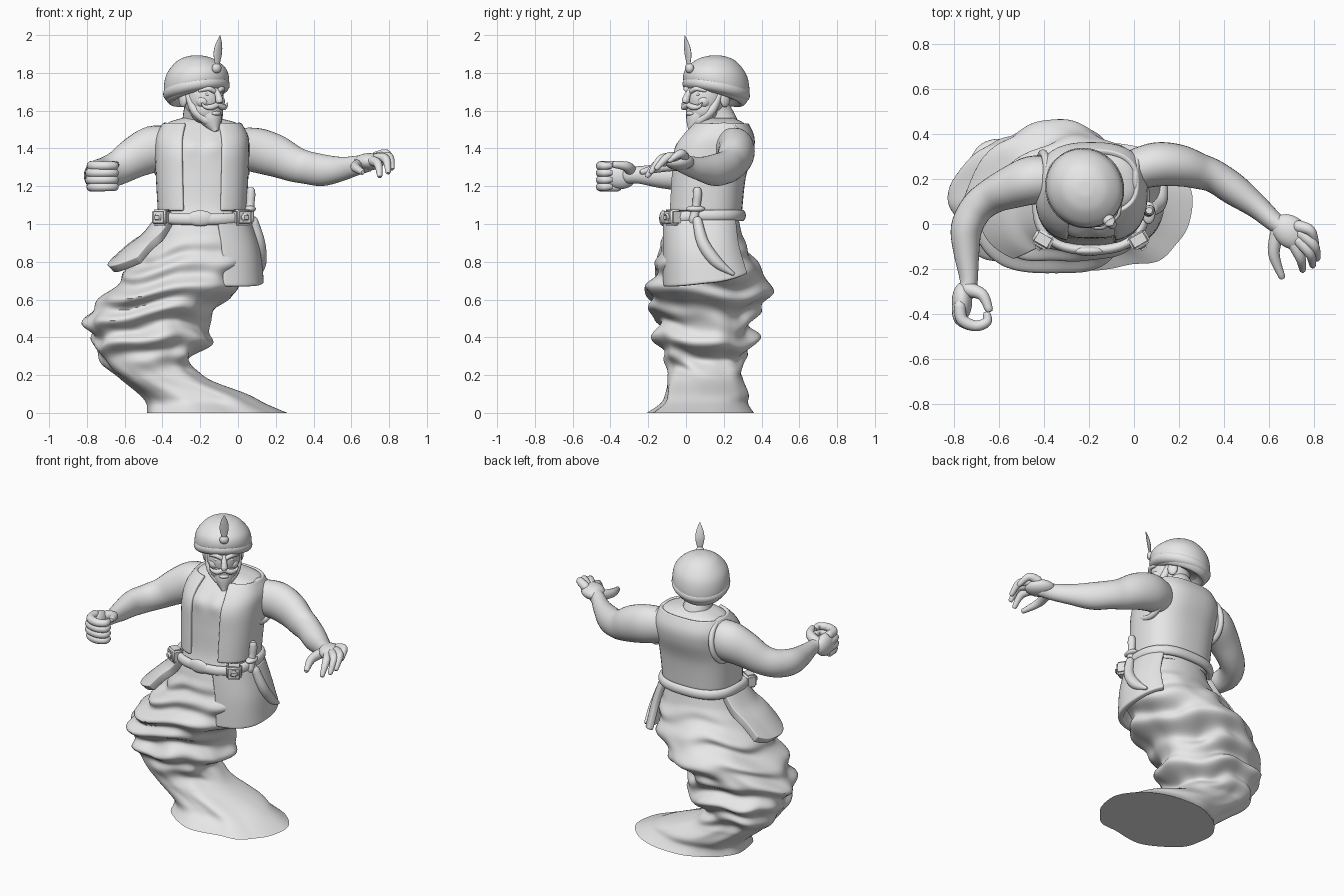
import bpy, bmesh, math
from mathutils import Vector, Matrix, noise

cube = bpy.data.objects.get("Cube")
if cube:
    bpy.data.objects.remove(cube, do_unlink=True)

stone = bpy.data.materials.new("plain grey")
stone.use_nodes = True
GREY = (0.8, 0.8, 0.8, 1)
stone.diffuse_color = GREY
stone.node_tree.nodes["Principled BSDF"].inputs["Base Color"].default_value = GREY

# The head is built facing -y, then turned and moved onto the neck
HEAD = Matrix.Translation((-0.22, 0.16, 0)) @ Matrix.Rotation(math.radians(37), 4, 'Z')
BODY = Matrix.Identity(4)


def finish(name, bm, place=BODY):
    bmesh.ops.recalc_face_normals(bm, faces=bm.faces)
    mesh = bpy.data.meshes.new(name)
    bm.to_mesh(mesh)
    bm.free()
    mesh.transform(place)
    mesh.materials.append(stone)
    ob = bpy.data.objects.new(name, mesh)
    bpy.context.collection.objects.link(ob)
    bpy.ops.object.select_all(action='DESELECT')
    ob.select_set(True)
    bpy.context.view_layer.objects.active = ob
    bpy.ops.object.shade_smooth_by_angle(angle=math.radians(45))
    return ob


def smooth_rows(rows, steps):
    """Catmull-Rom through rows of numbers."""
    out = []
    for i in range(len(rows) - 1):
        a, b = rows[max(i - 1, 0)], rows[i]
        c, d = rows[i + 1], rows[min(i + 2, len(rows) - 1)]
        for s in range(steps):
            t = s / steps
            out.append([q + 0.5 * t * ((r - p) + t * (2*p - 5*q + 4*r - u + t * (3*q - p - 3*r + u)))
                        for p, q, r, u in zip(a, b, c, d)])
    out.append(list(rows[-1]))
    return out


def skin(name, rings, around=True, along=False, place=BODY):
    """Bridge rings of points into a surface."""
    bm = bmesh.new()
    grid = [[bm.verts.new(p) for p in ring] for ring in rings]
    n, m = len(grid), len(grid[0])
    for i in range(n if along else n - 1):
        for j in range(m if around else m - 1):
            a, b = grid[i], grid[(i + 1) % n]
            k = (j + 1) % m
            bm.faces.new((a[j], a[k], b[k], b[j]))
    if around and not along:
        bm.faces.new(grid[0])
        bm.faces.new(grid[-1])
    return finish(name, bm, place)


def section(row, a, k=2.6):
    """Point at angle a on a squarish oval (z, cx, cy, rx, ry)."""
    z, cx, cy, rx, ry = row
    c, s = math.cos(a), math.sin(a)
    return Vector((cx + math.copysign(abs(c) ** (2 / k), c) * rx,
                   cy + math.copysign(abs(s) ** (2 / k), s) * ry, z))


def panel(name, rows, start, end, thick, hem=lambda u: 0):
    """Cloth sheet wrapped part way round the body."""
    angles = [math.radians(start + (end - start) * i / 40) for i in range(41)]
    rings = [[section(r, a) for a in angles] for r in smooth_rows(rows, 6)]
    for i, ring in enumerate(rings):
        for j, p in enumerate(ring):
            p.z += hem(j / 40) * i / len(rings)
    ob = skin(name, rings, around=False)
    mod = ob.modifiers.new("thickness", 'SOLIDIFY')
    mod.thickness, mod.offset = thick, 0
    bev = ob.modifiers.new("soft edge", 'BEVEL')
    bev.width, bev.segments = thick * 0.35, 3


def tube(name, pts, flat=1, ref=(0, 0, 1), closed=False, place=BODY, seg=18):
    """Tapered tube through (x, y, z, radius) points with rounded ends."""
    path = pts if closed else smooth_rows(pts, 5)
    pos, rad = [Vector(p[:3]) for p in path], [p[3] for p in path]
    if not closed:
        for i, j in ((0, 1), (-1, -2)):
            t = (pos[i] - pos[j]).normalized()
            tip, r = pos[i] + t * rad[i] * 0.6, rad[i] * 0.65
            at = 0 if i == 0 else len(pos)
            pos.insert(at, tip)
            rad.insert(at, r)
    n, rings = len(pos), []
    for i in range(n):
        nxt = pos[(i + 1) % n] if closed else pos[min(i + 1, n - 1)]
        prv = pos[i - 1] if closed else pos[max(i - 1, 0)]
        t = (nxt - prv).normalized()
        side = t.cross(Vector(ref)).normalized()
        up = side.cross(t)
        rings.append([pos[i] + rad[i] * (side * math.cos(a) + up * math.sin(a) * flat)
                      for a in (math.tau * j / seg for j in range(seg))])
    return skin(name, rings, along=closed, place=place)


def blob(name, loc, scale, turn=0, place=BODY):
    bm = bmesh.new()
    bmesh.ops.create_uvsphere(bm, u_segments=24, v_segments=16, radius=1)
    bm.transform(Matrix.Translation(loc) @ Matrix.Rotation(math.radians(turn), 4, 'Z')
                 @ Matrix.Diagonal((*scale, 1)))
    return finish(name, bm, place)


def box(name, loc, size, turn):
    bm = bmesh.new()
    bmesh.ops.create_cube(bm, size=1)
    bm.transform(Matrix.Translation(loc) @ Matrix.Rotation(math.radians(turn), 4, 'Z')
                 @ Matrix.Diagonal((*size, 1)))
    bmesh.ops.bevel(bm, geom=bm.edges[:], offset=0.012, segments=3, affect='EDGES')
    return finish(name, bm)


X = (1, 0, 0)
FULL = [math.tau * j / 120 for j in range(120)]

# Swirling lower body with slanting soft folds
tail = [(0, -.11, .08, .37, .28), (.05, -.17, .1, .31, .23), (.1, -.24, .11, .28, .22),
        (.18, -.39, .1, .23, .2), (.27, -.48, .1, .24, .2), (.38, -.455, .11, .31, .26),
        (.5, -.48, .11, .31, .25), (.64, -.36, .12, .335, .33), (.78, -.25, .11, .32, .27),
        (.9, -.2, .09, .27, .22), (1.02, -.19, .09, .23, .19)]
rings = []
for row in smooth_rows(tail, 12):
    z, ring = row[0], []
    fade = max(0, min(1, (z - .18) / .15, (.95 - z) / .2))
    for a in FULL:
        p = section(row, a, 2.15)
        out = Vector((math.cos(a), math.sin(a), 0))
        wave = z / .13 + .1 + .3 * math.sin(2 * a + .6) + .1 * math.sin(5 * a + 9 * z)
        fold = math.cos(math.tau * wave)
        crest = .5 + .5 * noise.noise(Vector((out.x * 1.5, out.y * 1.5, z * 6 + 3)))
        rough = noise.noise(Vector((out.x * 2, out.y * 2, z * 5)))
        ring.append(p + out * (fade * (.04 * crest * fold + .02 * rough) + .02 * rough * (1 - z)))
    rings.append(ring)
skin("swirling_tail", rings)

# Torso with a raised chest, and the open vest over it
trunk = [(1.0, -.19, .09, .225, .19), (1.1, -.19, .1, .215, .175), (1.25, -.19, .115, .225, .18),
         (1.38, -.19, .14, .23, .195), (1.46, -.19, .165, .225, .175), (1.53, -.19, .185, .19, .125),
         (1.56, -.2, .18, .1, .075)]
rings = [[section(r, a) for a in FULL] for r in smooth_rows(trunk, 8)]
for ring in rings:
    for p in ring:
        if p.y < .1:
            p.y -= .016 * math.exp(-((abs(p.x + .19) - .06) / .06) ** 2 - ((p.z - 1.42) / .05) ** 2)
skin("torso", rings)
vest = [(z if i else 1.07, x, y, rx + .008, ry + .01)
        for i, (z, x, y, rx, ry) in enumerate(trunk[1:6])]
panel("vest", vest, -70, 250, .024)
for x, lean in ((-.405, -.02), (.025, .02)):
    tube("armhole_rim", [(x - lean * math.sin(a), .2 + .115 * math.cos(a), 1.395 + .125 * math.sin(a), .017)
                         for a in FULL[::3]], ref=X, closed=True)

# Belt, buckle and side pouches
girdle = (1.045, -.19, .09, .24, .205)
tube("belt", [(*section(girdle, a)[:2], 1.045 - .02 * max(0, -math.sin(a)), .022) for a in FULL],
     flat=1.4, closed=True)
blob("buckle", (-.2, -.12, 1.03), (.072, .022, .042))
for x, turn in ((-.405, -30), (.02, 30)):
    box("belt_pouch", (x, -.07, 1.035), (.09, .07, .085), turn)
    box("pouch_clasp", (x + turn * .0006, -.1, 1.035), (.05, .03, .045), turn)

# Cloth flaps hanging from the belt
panel("left_flap", [(1.02, -.19, .09, .24, .2), (.85, -.18, .1, .28, .21), (.67, -.18, .125, .3, .235)],
      -76, 50, .035, lambda u: .07 * u - .025 * math.sin(math.pi * u))
panel("right_flap", [(1.02, -.19, .09, .23, .2), (.93, -.19, .09, .3, .215), (.86, -.19, .08, .39, .235),
                     (.77, -.19, .07, .485, .255)],
      156, 232, .05, lambda u: .05 * (2 * u - 1) ** 2 - .01)

# Curved dagger
tube("dagger_sheath", [(.08, .06, 1.02, .025), (.112, .09, .9, .032), (.12, .16, .8, .031),
                       (.115, .25, .735, .01)], ref=X)
tube("dagger_grip", [(.06, .04, 1.02, .026), (.065, .055, 1.1, .022), (.068, .06, 1.15, .024),
                     (.068, .06, 1.18, .022)], ref=X)
blob("dagger_guard", (.065, .05, 1.08), (.03, .05, .018))

# Arms
tube("left_arm", [(0, .24, 1.4, .09), (.1, .265, 1.39, .098), (.2, .26, 1.36, .093), (.29, .235, 1.32, .08),
                  (.36, .21, 1.3, .073), (.45, .15, 1.285, .07), (.55, .075, 1.292, .053),
                  (.63, .005, 1.31, .043), (.69, -.03, 1.325, .04)], flat=1.2, seg=28)
tube("right_arm", [(-.36, .2, 1.4, .1), (-.45, .195, 1.395, .108), (-.54, .165, 1.355, .096),
                   (-.63, .125, 1.3, .08), (-.7, .07, 1.27, .074), (-.745, -.02, 1.258, .07),
                   (-.745, -.13, 1.255, .057), (-.735, -.25, 1.26, .04), (-.745, -.31, 1.26, .04)],
     flat=1.15, seg=28)

# Open left hand
blob("left_palm", (.695, -.035, 1.33), (.09, .07, .045), -40)
tube("left_thumb", [(.64, -.03, 1.315, .032), (.622, -.13, 1.3, .026), (.658, -.235, 1.275, .015)])
for base, knuckle, tip in (((.7, -.07, 1.335), (.74, -.15, 1.32), (.75, -.205, 1.255)),
                           ((.73, -.07, 1.345), (.782, -.13, 1.345), (.795, -.185, 1.275)),
                           ((.74, -.04, 1.35), (.8, -.095, 1.355), (.815, -.155, 1.295)),
                           ((.73, -.01, 1.355), (.785, -.03, 1.372), (.81, -.09, 1.335))):
    tube("left_finger", [(*base, .028), (*knuckle, .023), (*tip, .014)])

# Curled right hand
blob("right_palm", (-.765, -.345, 1.255), (.045, .085, .07))
for i in range(4):
    z, grow = 1.308 - .037 * i, .01 * math.sin(i)
    tube("right_finger", [(-.775 - grow, -.36, z, .026), (-.765 - grow, -.425, z, .026), (-.705, -.453, z, .024),
                          (-.655, -.435, z, .022), (-.655, -.4, z, .017)])
tube("right_thumb", [(-.74, -.29, 1.28, .034), (-.675, -.315, 1.305, .026), (-.645, -.38, 1.315, .018)])

# Neck and face
tube("neck", [(-.2, .2, 1.47, .1), (-.21, .18, 1.55, .085), (-.2, .13, 1.64, .08)], ref=X)
blob("skull", (0, -.06, 1.67), (.1, .12, .125), place=HEAD)
blob("jaw", (0, -.09, 1.605), (.088, .09, .08), place=HEAD)
tube("beard", [(0, -.115, 1.585, .068), (0, -.14, 1.54, .052), (0, -.165, 1.498, .02)], ref=X, place=HEAD)
tube("nose", [(0, -.17, 1.71, .013), (0, -.192, 1.68, .017), (0, -.203, 1.652, .021)], ref=X, place=HEAD)
blob("lower_lip", (0, -.172, 1.585), (.03, .02, .013), place=HEAD)
for s in (-1, 1):
    tube("moustache", [(0, -.187, 1.632, .014), (s * .04, -.182, 1.618, .016), (s * .07, -.165, 1.622, .01),
                       (s * .085, -.16, 1.64, .004)], place=HEAD)
    tube("eyebrow", [(s * .012, -.175, 1.702, .013), (s * .045, -.167, 1.716, .013),
                     (s * .08, -.132, 1.705, .008)], place=HEAD)
    blob("eye", (s * .04, -.155, 1.686), (.018, .012, .01), place=HEAD)
    blob("cheek", (s * .052, -.12, 1.648), (.036, .04, .035), place=HEAD)
    blob("ear", (s * .105, -.02, 1.66), (.016, .03, .042), place=HEAD)
    tube("side_whisker", [(s * .09, -.05, 1.68, .018), (s * .076, -.09, 1.6, .026),
                          (s * .03, -.14, 1.545, .026)], ref=X, place=HEAD)


# Turban tipped back, with rolled brim, jewel and feather
def tipped(r, a, z):
    y = r * math.sin(a)
    return .94 * r * math.cos(a), y, z - .32 * y * (1 - (z - 1.67) / .23)


wrap = smooth_rows([(1.69, .1), (1.665, .138), (1.695, .17), (1.75, .179), (1.81, .162), (1.865, .108),
                    (1.888, .05), (1.892, .01)], 6)
skin("turban", [[tipped(r, a, z) for a in FULL[::2]] for z, r in wrap], place=HEAD)
tube("turban_brim", [(*tipped(.146, a, 1.712), .036) for a in FULL[::2]], closed=True, place=HEAD)
blob("jewel", (0, -.178, 1.825), (.027, .022, .027), place=HEAD)
tube("feather", [(0, -.183, 1.84, .005), (0, -.187, 1.9, .01), (0, -.196, 1.95, .008), (0, -.208, 1.997, .001)],
     flat=2.7, ref=X, place=HEAD)
